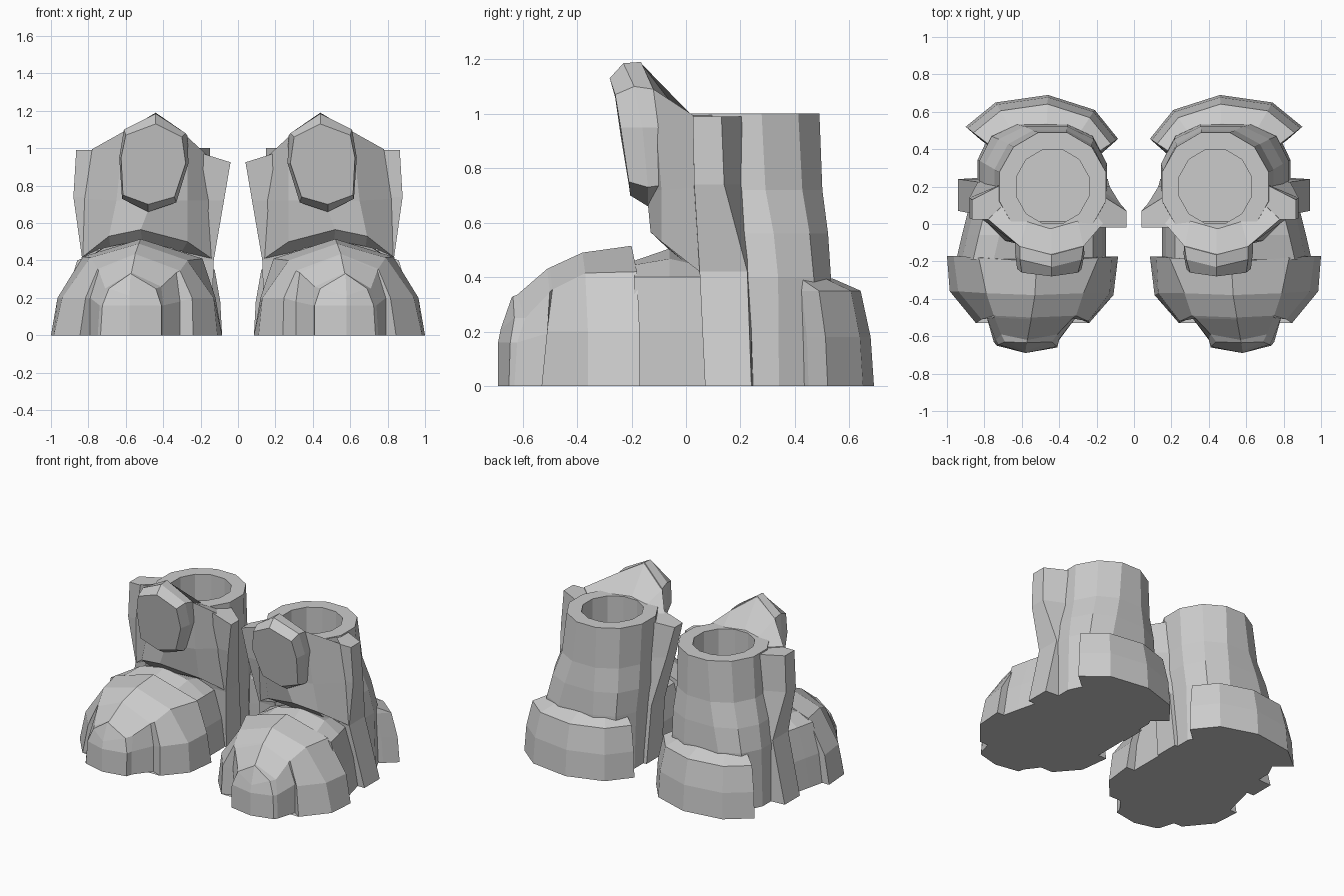
import bpy, bmesh, math

grey = bpy.data.materials.new("grey")
grey.diffuse_color = (0.6, 0.6, 0.6, 1)


def loft(name, rings):
    """Skin closed rings of points, cap both ends, mirror to the other boot."""
    bm = bmesh.new()
    rows = [[bm.verts.new(p) for p in ring] for ring in rings]
    n = len(rows[0])
    for a, b in zip(rows, rows[1:]):
        for i in range(n):
            j = (i + 1) % n
            bm.faces.new((a[i], a[j], b[j], b[i]))
    bm.faces.new(rows[0])
    bm.faces.new(rows[-1])
    bmesh.ops.remove_doubles(bm, verts=bm.verts, dist=0.0005)
    bmesh.ops.recalc_face_normals(bm, faces=bm.faces)
    mesh = bpy.data.meshes.new(name)
    bm.to_mesh(mesh)
    bm.free()
    mesh.materials.append(grey)
    ob = bpy.data.objects.new(name, mesh)
    bpy.context.collection.objects.link(ob)
    mod = ob.modifiers.new("other_boot", 'MIRROR')
    mod.use_mirror_merge = False
    return ob


def oval(z, cx, cy, rx, ry, p=1.0, front=-1, n=12):
    """Ring of n points; p below 1 makes it boxier, front flattens the -y side."""
    def box(v):
        return math.copysign(abs(v) ** p, v)
    angles = [math.tau * (i + .5) / n for i in range(n)]
    return [(cx + rx * box(math.cos(a)),
             max(cy + ry * box(math.sin(a)), front - .001 * i), z)
            for i, a in enumerate(angles)]


def scaled(plan, c, z, s):
    return [(c[0] + (x - c[0]) * s, c[1] + (y - c[1]) * s, z) for x, y in plan]


# Shaft: outer wall, rim, then down into the hollow
loft("shaft", [
    oval(0, .50, .20, .345, .34, .65, .06),
    oval(.40, .49, .21, .345, .33, .7, .06),
    oval(.56, .47, .215, .335, .315, .8, .04),
    oval(.72, .45, .20, .305, .31, .9, -.03),
    oval(1.0, .435, .20, .295, .30),
    oval(1.0, .435, .20, .20, .205),
    oval(.60, .435, .20, .20, .205)])

# Shaft front: flared panel, arched at the bottom, rising to a peak at the top
# (each column: rim, top, middle, arch edge, underside)
loft("shaft_front", [
    [(.19, .08, .96), (.15, .02, .95), (.12, .03, .72), (.14, .05, .41), (.20, .15, .40)],
    [(.30, .02, .995), (.27, -.12, 1.06), (.27, -.09, .72), (.27, -.05, .50), (.30, .03, .45)],
    [(.44, -.02, .995), (.44, -.165, 1.185), (.46, -.145, .72), (.52, -.13, .565), (.51, -.03, .47)],
    [(.57, .02, .995), (.61, -.12, 1.09), (.65, -.09, .72), (.69, -.09, .53), (.68, 0, .45)],
    [(.70, .10, .995), (.78, .025, .995), (.82, .03, .73), (.83, .05, .42), (.78, .15, .41)]])

# Toe cap: arched ribs from the instep to the tip, with a notch either side of the tip
loft("toe_cap", [
    [(.085, -.175, 0), (.12, -.175, .2), (.19, -.18, .41), (.52, -.20, .515),
     (.83, -.18, .42), (.965, -.17, .2), (1.0, -.17, 0)],
    [(.11, -.38, 0), (.13, -.37, .2), (.27, -.37, .40), (.53, -.38, .49),
     (.79, -.37, .415), (.94, -.36, .2), (.985, -.36, 0)],
    [(.24, -.53, 0), (.245, -.52, .2), (.31, -.49, .345), (.55, -.50, .435),
     (.75, -.49, .355), (.815, -.51, .2), (.845, -.53, 0)],
    [(.31, -.50, 0), (.31, -.50, .18), (.33, -.505, .335), (.55, -.51, .43),
     (.745, -.50, .345), (.79, -.49, .2), (.79, -.49, 0)],
    [(.40, -.62, 0), (.40, -.615, .16), (.41, -.59, .26), (.57, -.62, .335),
     (.71, -.59, .25), (.74, -.62, .16), (.75, -.63, 0)],
    [(.41, -.66, 0), (.41, -.655, .16), (.44, -.63, .25), (.575, -.635, .33),
     (.69, -.63, .25), (.725, -.645, .16), (.735, -.65, 0)],
    [(.58, -.69, 0), (.58, -.69, .16), (.58, -.68, .21), (.575, -.64, .325),
     (.58, -.68, .21), (.58, -.69, .16), (.58, -.69, 0)]])


# Midfoot: arched sections running back under the shaft
def arch(y, l, r, h):
    m = (l + r) / 2
    q = (h + .41) / 2 + .01
    return [(l, y, 0), (l + .02, y, .2), (l + .07, y, .39), (l + .2, y, q),
            (m, y, h), (r - .2, y, q), (r - .09, y, .4), (r - .03, y, .2), (r, y, 0)]


loft("midfoot", [arch(-.19, .15, .95, .46), arch(-.06, .15, .92, .505),
                 arch(.06, .15, .89, .45), arch(.2, .18, .86, .42)])

# Heel cup: thick crescent with a bevelled upper lip
heel = [(.17, .38), (.085, .455), (.21, .61), (.46, .69), (.74, .65), (.90, .52),
        (.82, .45), (.70, .38)]
loft("heel_cup", [scaled(heel, (.48, .20), z, s) for z, s in
     [(0, 1), (.18, .975), (.35, .9), (.395, .69)]])


# Side straps: upright ribs, one each side of the shaft
def rib(z, inner, outer, y0, y1, y2, drop=0):
    return [(inner, y0, z), (outer, y0, z - drop), (outer, y1, z - drop), (inner, y2, z)]


loft("outer_strap", [rib(0, .78, .94, .07, .24, .25),
                     rib(.42, .72, .835, .05, .225, .24),
                     rib(.74, .68, .88, .03, .14, .23),
                     rib(.99, .69, .865, .025, .13, .22)])
loft("inner_strap", [rib(0, .30, .14, .07, .24, .25),
                     rib(.40, .26, .13, .05, .20, .24),
                     rib(.72, .20, .075, 0, .11, .2),
                     rib(.975, .20, .04, -.02, .07, .17, .05)])

# Tongue: raised front pad set into the shaft front
front = [(.44, -.28, 1.13), (.60, -.26, 1.07), (.625, -.24, .95), (.615, -.21, .75),
         (.48, -.205, .70), (.34, -.21, .74), (.28, -.24, .92), (.30, -.26, 1.06)]
crest = [(.44, -.23, 1.185), (.61, -.19, 1.10), (.635, -.16, .95), (.62, -.14, .73),
         (.48, -.14, .66), (.33, -.14, .71), (.265, -.16, .92), (.28, -.19, 1.08)]
back = [(.44, -.165, 1.19), (.61, -.12, 1.09), (.635, -.08, .95), (.61, -.07, .74),
        (.48, -.06, .68), (.33, -.07, .73), (.27, -.08, .92), (.27, -.12, 1.065)]
loft("tongue", [front, crest, back])
